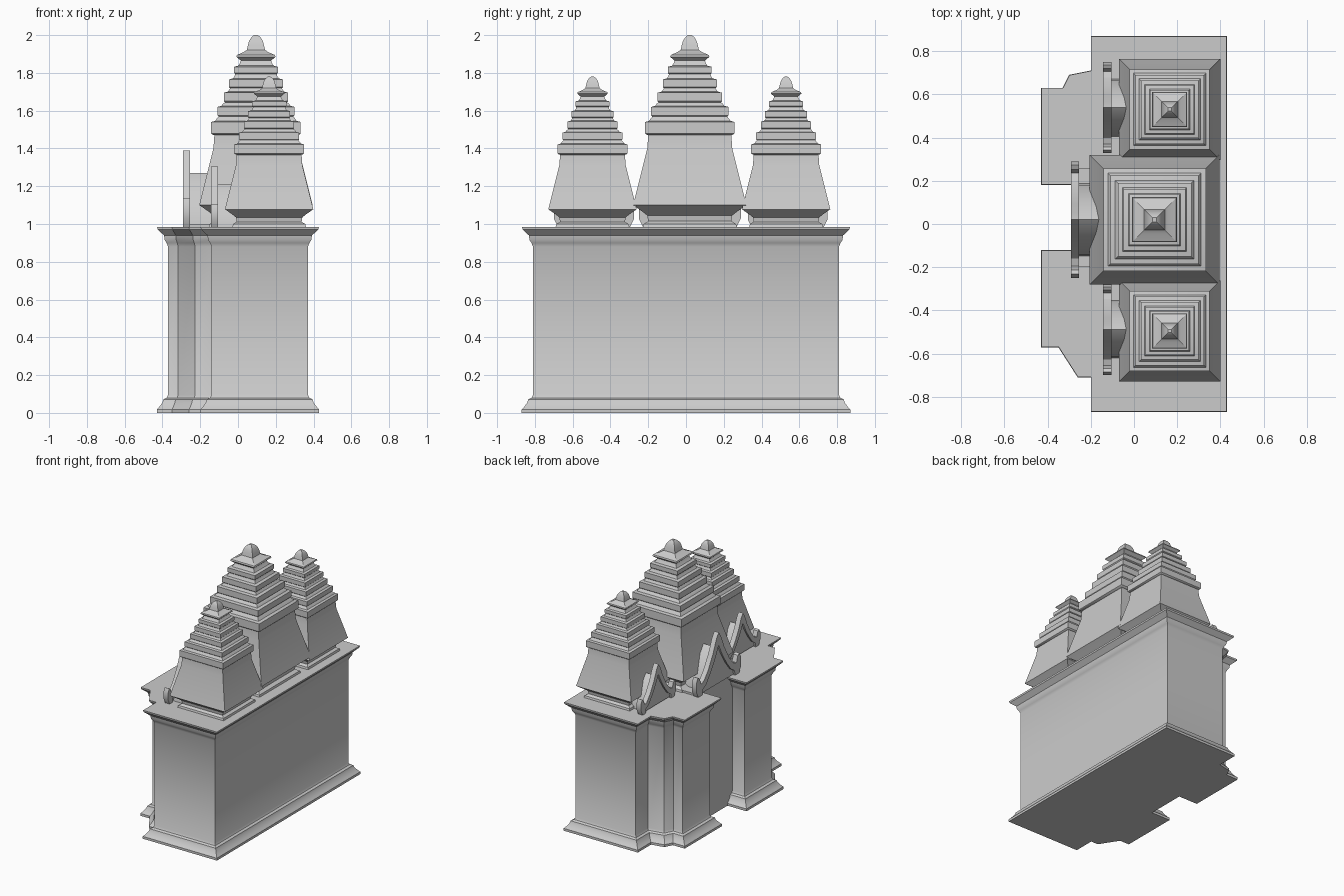
import bpy, bmesh
from mathutils import Vector

if "Cube" in bpy.data.objects:
    bpy.data.objects.remove(bpy.data.objects["Cube"])


def finish(name, bm):
    bmesh.ops.recalc_face_normals(bm, faces=bm.faces[:])
    me = bpy.data.meshes.new(name)
    bm.to_mesh(me)
    bm.free()
    ob = bpy.data.objects.new(name, me)
    bpy.context.collection.objects.link(ob)
    bpy.ops.object.select_all(action='DESELECT')
    bpy.context.view_layer.objects.active = ob
    ob.select_set(True)
    bpy.ops.object.shade_smooth_by_angle(angle=0.5)
    return ob


def loft(name, rings):
    """Skin a stack of equal-length closed rings and cap both ends."""
    bm = bmesh.new()
    vs = [[bm.verts.new(p) for p in r] for r in rings]
    n = len(vs[0])
    for a, b in zip(vs, vs[1:]):
        for i in range(n):
            j = (i + 1) % n
            bm.faces.new((a[i], a[j], b[j], b[i]))
    bm.faces.new(vs[0][::-1])
    bm.faces.new(vs[-1])
    return finish(name, bm)


def prism(name, yz, x0, x1):
    return loft(name, [[(x, y, z) for y, z in yz] for x in (x0, x1)])


def inset(poly, d):
    """Mitred inward offset of a counter-clockwise outline."""
    pts = [Vector(p) for p in poly]
    out = []
    for i, p in enumerate(pts):
        a = (p - pts[i - 1]).normalized()
        b = (pts[(i + 1) % len(pts)] - p).normalized()
        na, nb = Vector((-a.y, a.x)), Vector((-b.y, b.x))
        out.append(p + (na + nb) * (d / (1 + na.dot(nb))))
    return out


# Main hall: stepped footprint swept through plinth and cornice mouldings
plan = [(.43, -.87), (.43, .87), (-.2, .87), (-.2, .71), (-.3, .69), (-.33, .63),
        (-.43, .63), (-.43, .18), (-.265, .18), (-.265, -.12), (-.43, -.12),
        (-.43, -.57), (-.35, -.57), (-.26, -.71), (-.2, -.71), (-.2, -.87)]
wall_profile = [(0, 0), (.0, .018), (.012, .03), (.03, .055), (.035, .072), (.052, .08),
                (.06, .095), (.06, .88), (.052, .9), (.042, .915), (.038, .94),
                (.022, .955), (.004, .972), (.002, .985)]
loft("main_hall", [[(p.x, p.y, z) for p in inset(plan, d)] for d, z in wall_profile])

# Plain entrance wall in the recess between the wings
prism("entrance_wall", [(-.2, 0), (.26, 0), (.26, 1.0), (-.2, 1.0)], -.268, -.1)

# Stepped towers: (half width, height above the roof), shared by all three
tower_profile = [(.25, -.02), (.245, 0), (.22, .015), (.225, .045), (.25, .065), (.3, .1),
                 (.225, .4), (.22, .47)]
tiers = [(.237, .48, .54), (.204, .575, .62), (.17, .65, .695),
         (.143, .725, .765), (.116, .8, .832)]
for h, z0, z1 in tiers:
    tower_profile += [(h - .006, z0 - .006), (h, z0), (h, z1), (h - .022, z1 + .006),
                      (h - .03, z1 + .018)]
tower_profile += [(.08, .865), (.104, .885), (.1, .895), (.065, .91), (.048, .922),
                  (.043, .945), (.036, .97), (.023, .99), (.01, 1.0)]


def tower(name, x, y, s):
    loft(name, [[(x + a * h * s, y + b * h * s, 1 + z * s)
                 for a, b in ((-1, -1), (1, -1), (1, 1), (-1, 1))]
                for h, z in tower_profile])


# Pediment: flame-shaped raking frame, recessed infill and porch roof behind
outer = [(0, .39), (.028, .35), (.07, .25), (.13, .145), (.18, .085), (.215, .075),
         (.232, .125), (.252, .135), (.27, .1), (.27, .03), (.245, -.02)]
inner = [(.2, -.02), (.19, .025), (.15, .05), (.095, .12), (.045, .2), (0, .29)]


def pediment(name, x, y, s, back):
    def place(pts):
        return [(y + a * s, 1 + b * s) for a, b in pts]
    half = outer + inner
    ring = half + [(-a, b) for a, b in half[::-1]][1:-1]
    # the two raking halves are separate so each outline stays simple
    for side, sg in (("right", 1), ("left", -1)):
        prism(f"{name}_frame_{side}", place([(sg * a, b) for a, b in half]), x, x + .038)
    fill = [(a, b + .01) for a, b in inner]
    fill = fill + [(-a, b) for a, b in fill[::-1]][1:]
    prism(f"{name}_infill", place(fill), x + .014, x + .03)
    porch = [(-.17, -.02), (.17, -.02), (.16, .06), (.06, .22), (0, .27), (-.06, .22), (-.16, .06)]
    prism(f"{name}_porch_roof", place(porch), x + .028, back)


tower("centre_tower", .095, .02, 1.0)
pediment("centre_pediment", -.292, .02, 1.0, -.05)
for label, y in (("left", -.495), ("right", .53)):
    tower(label + "_tower", .165, y, .78)
    pediment(label + "_pediment", -.143, y + .008, .78, .05)
